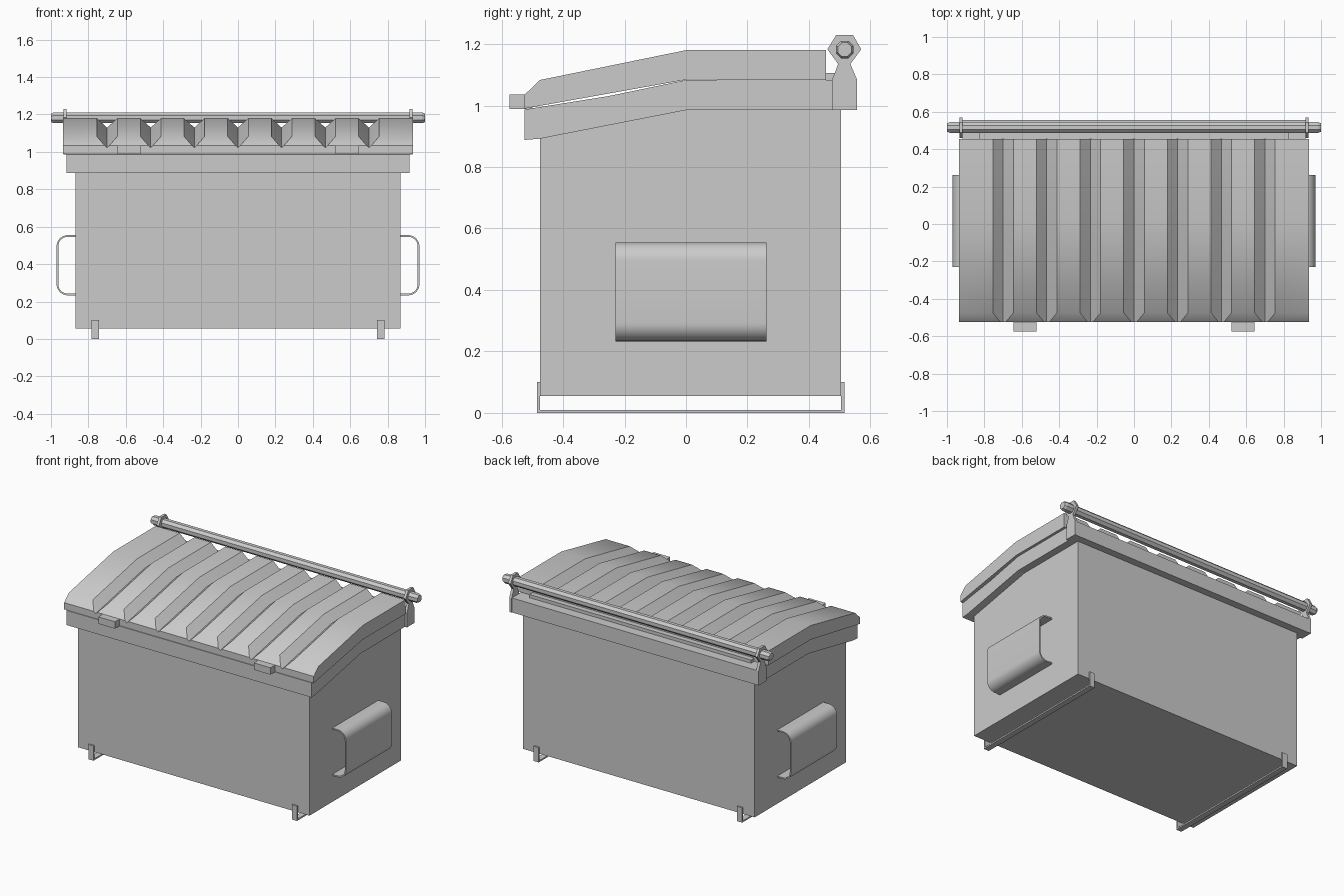
import bpy, bmesh, math
from mathutils import Vector

if "Cube" in bpy.data.objects:
    bpy.data.objects.remove(bpy.data.objects["Cube"])


def make(name, verts, faces, smooth=None):
    me = bpy.data.meshes.new(name)
    me.from_pydata(verts, [], faces)
    bm = bmesh.new()
    bm.from_mesh(me)
    bmesh.ops.recalc_face_normals(bm, faces=bm.faces)
    bm.to_mesh(me)
    bm.free()
    ob = bpy.data.objects.new(name, me)
    bpy.context.collection.objects.link(ob)
    if smooth:
        shade(ob, smooth)
    return ob


def shade(ob, angle):
    bpy.ops.object.select_all(action='DESELECT')
    ob.select_set(True)
    bpy.context.view_layer.objects.active = ob
    bpy.ops.object.shade_smooth_by_angle(angle=math.radians(angle))


def loft(name, sections, smooth=None):
    """Closed solid through matching rings of points."""
    n = len(sections[0])
    verts = [p for s in sections for p in s]
    faces = [(k * n + i, k * n + (i + 1) % n, (k + 1) * n + (i + 1) % n, (k + 1) * n + i)
             for k in range(len(sections) - 1) for i in range(n)]
    faces += [tuple(range(n)), tuple(range(len(verts) - n, len(verts)))]
    return make(name, verts, faces, smooth)


def prism_x(name, profile, x0, x1, smooth=None):
    """Side profile (y, z) extruded along x."""
    return loft(name, [[(x, y, z) for y, z in profile] for x in (x0, x1)], smooth)


def box(name, x0, x1, y0, y1, z0, z1):
    return prism_x(name, [(y0, z0), (y1, z0), (y1, z1), (y0, z1)], x0, x1)


# Bin body and its wider rim
prism_x("bin_body", [(-0.475, 0.055), (0.505, 0.055), (0.505, 1.03),
                     (0, 1.03), (-0.475, 0.94)], -0.868, 0.868)
prism_x("rim", [(-0.525, 0.888), (-0.475, 0.892), (0, 0.985), (0.555, 0.985),
                (0.555, 1.083), (0, 1.083), (-0.25, 1.031), (-0.525, 0.987)],
        -0.918, 0.918)

# Lid with seven V grooves
lid = prism_x("lid", [(-0.525, 0.99), (-0.525, 1.035), (-0.475, 1.083), (0, 1.18),
                      (0.455, 1.18), (0.455, 1.083), (0, 1.084)], -0.935, 0.935)
slope = 0.097 / 0.475
for i in range(7):
    cx = -0.7 + i * 0.7 / 3
    rings = []
    for y, z in ((-0.6, 1.18 - 0.6 * slope), (0, 1.18), (0.5, 1.18)):
        rings.append([(cx - 0.055, y, z), (cx, y, z - 0.05), (cx + 0.055, y, z),
                      (cx + 0.055, y, z + 0.1), (cx - 0.055, y, z + 0.1)])
    cutter = loft("groove_cutter", rings)
    cutter.hide_render = True
    mod = lid.modifiers.new("groove", 'BOOLEAN')
    mod.operation = 'DIFFERENCE'
    mod.solver = 'EXACT'
    mod.object = cutter
    bpy.context.view_layer.objects.active = lid
    bpy.ops.object.modifier_apply(modifier=mod.name)
    bpy.data.objects.remove(cutter)
shade(lid, 36)
box("lid_hinge_strip", -0.83, 0.83, 0.45, 0.49, 1.08, 1.105)

# Hinge bar, eight-sided with chamfered ends
rings = []
for x, r in ((-1, 0.024), (-0.985, 0.031), (0.985, 0.031), (1, 0.024)):
    rings.append([(x, 0.516 + r * math.cos(a), 1.182 + r * math.sin(a))
                  for a in [math.pi / 8 + k * math.pi / 4 for k in range(8)]])
loft("hinge_bar", rings)

# Fork pocket outline in (x, z): outer path, then the inner path back
def pocket_path(t):
    out = 0.97 - t
    r = 0.06 - t
    pts = [(0.86, 0.555 - t)]
    for cz, a0 in ((0.495, 90), (0.293, 0)):
        for k in range(9):
            a = math.radians(a0 - k * 90 / 8)
            pts.append((out - r + r * math.cos(a), cz + r * math.sin(a)))
    return pts + [(0.86, 0.233 + t)]


pocket = pocket_path(0) + pocket_path(0.009)[::-1]
bracket = [(0.475, 0.985), (0.557, 0.985), (0.557, 1.083), (0.535, 1.135), (0.57, 1.183),
           (0.543, 1.23), (0.489, 1.23), (0.46, 1.183), (0.495, 1.135), (0.475, 1.083)]
skid = [(-0.485, 0.1), (-0.485, 0), (0.515, 0), (0.515, 0.1), (0.505, 0.1),
        (0.505, 0.01), (-0.475, 0.01), (-0.475, 0.1)]

# Parts repeated on both sides
for s, side in ((-1, "left"), (1, "right")):
    prism_x("hinge_bracket_" + side, bracket, s * 0.916, s * 0.934)
    prism_x("skid_" + side, skid, s * 0.743, s * 0.782)
    loft("fork_pocket_" + side,
         [[(s * x, y, z) for x, z in pocket] for y in (-0.23, 0.262)], 40)
    box("lid_tab_" + side, s * 0.52, s * 0.645, -0.574, -0.5, 0.988, 1.035)
